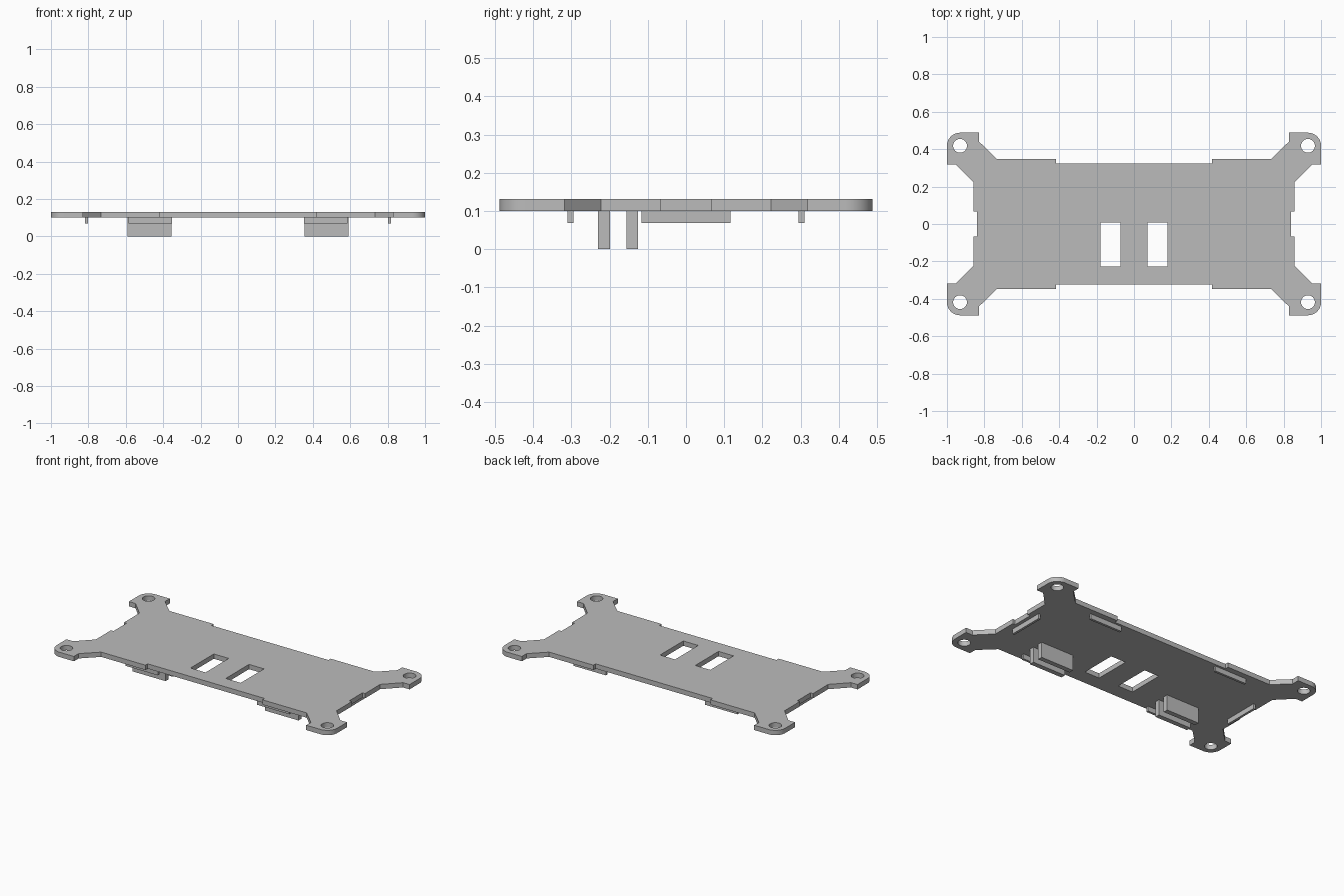
import bpy
import bmesh
from math import sin, cos, pi

cube = bpy.data.objects.get("Cube")
if cube:
    bpy.data.objects.remove(cube, do_unlink=True)

grey = bpy.data.materials.new("matte grey")
grey.use_nodes = True
colour = (0.5, 0.5, 0.5, 1)
grey.diffuse_color = colour
grey.node_tree.nodes["Principled BSDF"].inputs["Base Color"].default_value = colour

TOP, UNDER, RIB_FOOT = 0.131, 0.1, 0.068
HOLE_X, HOLE_Y = 0.93, 0.418


def arc(cx, cy, radius, start, end, steps):
    angles = [start + (end - start) * i / steps for i in range(steps + 1)]
    return [(cx + radius * cos(a), cy + radius * sin(a)) for a in angles]


def box(name, x, y, z):
    """Box between the (low, high) limits on each axis."""
    mesh = bpy.data.meshes.new(name)
    bm = bmesh.new()
    bmesh.ops.create_cube(bm, size=1)
    for v in bm.verts:
        v.co = [lim[0] if c < 0 else lim[1] for c, lim in zip(v.co, (x, y, z))]
    bm.to_mesh(mesh)
    bm.free()
    mesh.materials.append(grey)
    obj = bpy.data.objects.new(name, mesh)
    bpy.context.collection.objects.link(obj)
    return obj


# Outline of one quarter, from the end notch round the mounting ear to the long side
quarter = [(0.84, 0.067), (0.858, 0.067), (0.858, 0.222), (0.953, 0.318), (1, 0.318)]
quarter += arc(HOLE_X, HOLE_Y, 0.07, 0, pi / 2, 12)
quarter += [(0.828, 0.488), (0.828, 0.44), (0.732, 0.347), (0.417, 0.347), (0.417, 0.324)]
half = quarter + [(-x, y) for x, y in reversed(quarter)]
loops = [half + [(-x, -y) for x, y in half]]

# Screw holes and the two central slots
for sx in (-1, 1):
    for sy in (-1, 1):
        loops.append(arc(sx * HOLE_X, sy * HOLE_Y, 0.037, 0, 2 * pi, 32)[:-1])
    a, b = sx * 0.072, sx * 0.179
    loops.append([(a, -0.228), (b, -0.228), (b, 0.009), (a, 0.009)])

# Base plate: filled flat curve with thickness, turned into a mesh
curve = bpy.data.curves.new("base_plate", "CURVE")
curve.dimensions = "2D"
curve.fill_mode = "BOTH"
curve.extrude = (TOP - UNDER) / 2
for loop in loops:
    spline = curve.splines.new("POLY")
    spline.points.add(len(loop) - 1)
    for point, (x, y) in zip(spline.points, loop):
        point.co = (x, y, 0, 1)
    spline.use_cyclic_u = True
curve.materials.append(grey)
plate = bpy.data.objects.new("base_plate", curve)
plate.location.z = (TOP + UNDER) / 2
bpy.context.collection.objects.link(plate)
bpy.ops.object.select_all(action="DESELECT")
plate.select_set(True)
bpy.context.view_layer.objects.active = plate
bpy.ops.object.convert(target="MESH")
bm = bmesh.new()
bm.from_mesh(plate.data)
bmesh.ops.remove_doubles(bm, verts=bm.verts, dist=0.0001)
bmesh.ops.recalc_face_normals(bm, faces=bm.faces)
bm.to_mesh(plate.data)
bm.free()
bpy.ops.object.shade_smooth_by_angle(angle=pi / 6)

# Underside ribs and tabs, mirrored left and right
for side, s in (("left", 1), ("right", -1)):
    def span(low, high):
        return sorted((s * low, s * high))

    box(side + "_end_rib", span(0.803, 0.818), (-0.117, 0.117), (RIB_FOOT, UNDER))
    box(side + "_front_rib", span(0.354, 0.585), (-0.31, -0.295), (RIB_FOOT, UNDER))
    box(side + "_back_rib", span(0.354, 0.585), (0.295, 0.31), (RIB_FOOT, UNDER))
    box(side + "_front_tab", span(0.355, 0.592), (-0.23, -0.199), (0, UNDER))
    box(side + "_back_tab", span(0.355, 0.592), (-0.156, -0.125), (0, UNDER))
